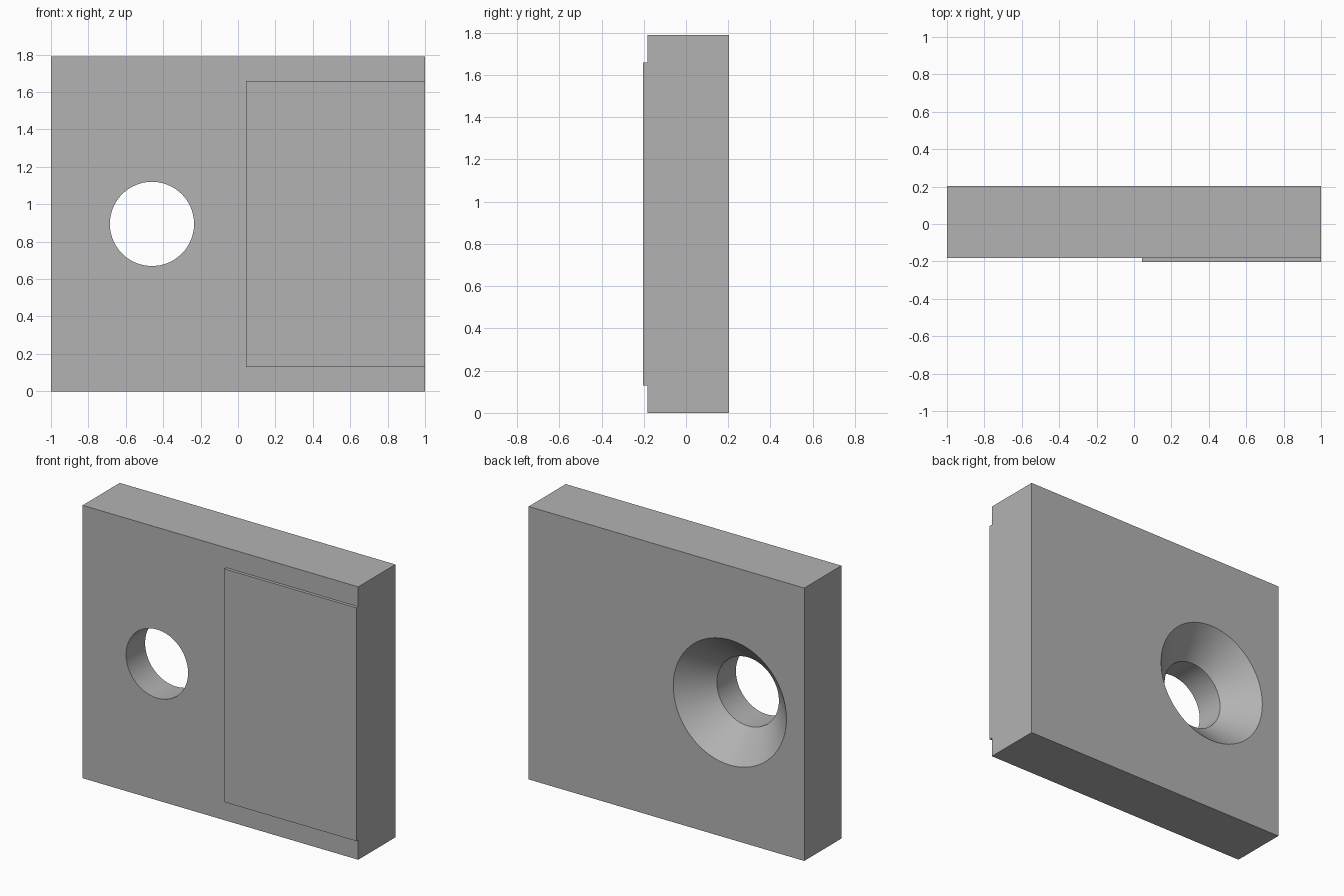
import bpy, bmesh
from math import radians, tau
from mathutils import Matrix, Vector

default = bpy.data.objects.get("Cube")
if default:
    bpy.data.objects.remove(default, do_unlink=True)

WIDTH, DEPTH, HEIGHT = 2.0, 0.405, 1.79
BACK, FRONT, STEP = DEPTH / 2, -DEPTH / 2, -0.182
HOLE_X, HOLE_Z = -0.46, HEIGHT / 2
HOLE_R, SINK_R, SINK_DEPTH = 0.225, 0.41, 0.187

grey = bpy.data.materials.new("plain grey")
grey.use_nodes = True
colour = (0.45, 0.45, 0.45, 1)
grey.diffuse_color = colour
grey.node_tree.nodes["Principled BSDF"].inputs["Base Color"].default_value = colour


def make_object(name, bm):
    bmesh.ops.recalc_face_normals(bm, faces=bm.faces)
    mesh = bpy.data.meshes.new(name)
    bm.to_mesh(mesh)
    bm.free()
    mesh.materials.append(grey)
    obj = bpy.data.objects.new(name, mesh)
    bpy.context.collection.objects.link(obj)
    return obj


def extruded(name, outline, y0, y1):
    """Extrude an x-z outline along y."""
    bm = bmesh.new()
    face = bm.faces.new([bm.verts.new((x, y0, z)) for x, z in outline])
    grown = bmesh.ops.extrude_face_region(bm, geom=[face])["geom"]
    verts = [v for v in grown if isinstance(v, bmesh.types.BMVert)]
    bmesh.ops.translate(bm, verts=verts, vec=(0, y1 - y0, 0))
    return make_object(name, bm)


def lathed(name, profile, steps):
    """Turn a (radius, y) profile around the hole axis."""
    bm = bmesh.new()
    verts = [bm.verts.new((r, y, 0)) for r, y in profile]
    edges = [bm.edges.new(pair) for pair in zip(verts, verts[1:])]
    bmesh.ops.spin(bm, geom=verts + edges, cent=(0, 0, 0), axis=(0, 1, 0),
                   angle=tau, steps=steps)
    bmesh.ops.remove_doubles(bm, verts=bm.verts, dist=1e-5)
    bmesh.ops.transform(bm, verts=bm.verts,
                        matrix=Matrix.Translation(Vector((HOLE_X, 0, HOLE_Z))))
    return make_object(name, bm)


# Main plate block
bm = bmesh.new()
bmesh.ops.create_cube(bm, size=1, matrix=Matrix.Translation((0, 0, HEIGHT / 2))
                      @ Matrix.Diagonal((WIDTH, DEPTH, HEIGHT, 1)))
plate = make_object("plate", bm)

# Shallow recess that leaves a raised pad on the front
pad_x, pad_low, pad_high = 0.043, 0.13, HEIGHT - 0.13
recess = extruded("recess_cutter", [
    (-1.1, -0.1), (1.1, -0.1), (1.1, pad_low), (pad_x, pad_low),
    (pad_x, pad_high), (1.1, pad_high), (1.1, 1.9), (-1.1, 1.9)],
    FRONT - 0.1, STEP)

# Through hole with a conical countersink at the back
over = 0.05
hole = lathed("hole_cutter", [
    (0, FRONT - over), (HOLE_R, FRONT - over), (HOLE_R, BACK - SINK_DEPTH),
    (SINK_R + over, BACK + over), (0, BACK + over)], 96)

# Cut the plate, then drop the cutters
bpy.ops.object.select_all(action='DESELECT')
bpy.context.view_layer.objects.active = plate
plate.select_set(True)
for cutter in (recess, hole):
    cutter.hide_render = True
    mod = plate.modifiers.new(cutter.name, 'BOOLEAN')
    mod.operation = 'DIFFERENCE'
    mod.solver = 'EXACT'
    mod.object = cutter
    bpy.ops.object.modifier_apply(modifier=mod.name)
    bpy.data.objects.remove(cutter, do_unlink=True)
bpy.ops.object.shade_smooth_by_angle(angle=radians(30))
